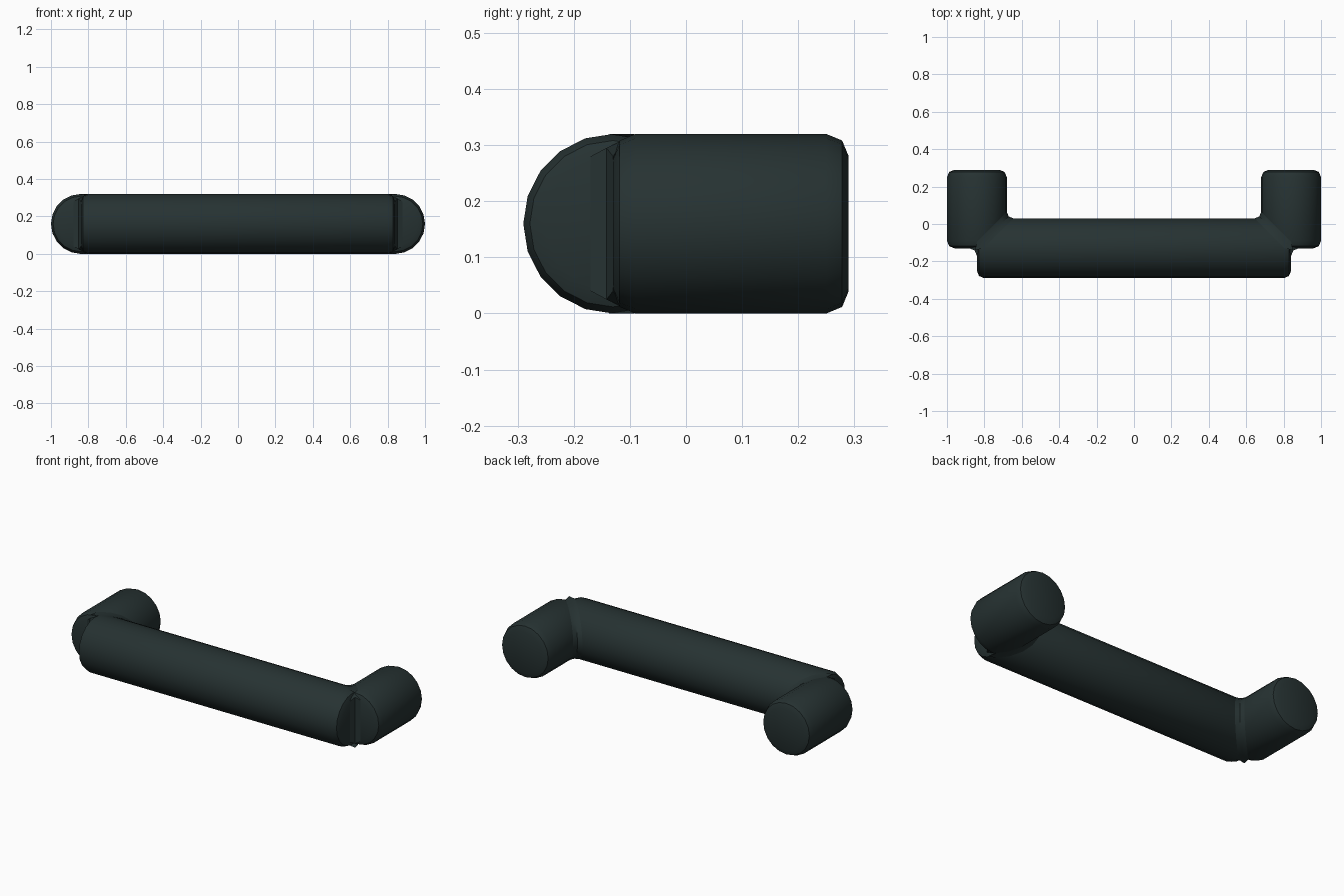
import bpy, bmesh, math
from mathutils import Vector

if "Cube" in bpy.data.objects:
    bpy.data.objects.remove(bpy.data.objects["Cube"])

R, ZC, YC, XC = 0.16, 0.16, -0.13, 0.84   # tube radius, axis height, bar axis y, post axis x
SIDES, B, F = 20, 0.04, 0.035             # sides, end rounding, joint fillet

mat = bpy.data.materials.new("dark_slate_green")
mat.diffuse_color = (0.0194, 0.0319, 0.0319, 1)
mat.use_nodes = True
mat.node_tree.nodes["Principled BSDF"].inputs["Base Color"].default_value = mat.diffuse_color


def finish(name, bm):
    bmesh.ops.recalc_face_normals(bm, faces=bm.faces)
    me = bpy.data.meshes.new(name)
    bm.to_mesh(me)
    bm.free()
    me.materials.append(mat)
    ob = bpy.data.objects.new(name, me)
    bpy.context.collection.objects.link(ob)
    bpy.ops.object.select_all(action='DESELECT')
    ob.select_set(True)
    bpy.context.view_layer.objects.active = ob
    bpy.ops.object.shade_smooth_by_angle(angle=math.radians(30))


def loft(name, rings):
    """Skin closed rings of equal length and cap both ends."""
    bm = bmesh.new()
    vs = [[bm.verts.new(p) for p in ring] for ring in rings]
    n = len(vs[0])
    for a, b in zip(vs, vs[1:]):
        for i in range(n):
            j = (i + 1) % n
            bm.faces.new((a[i], a[j], b[j], b[i]))
    bm.faces.new(vs[0])
    bm.faces.new(vs[-1])
    finish(name, bm)


def rod(name, start, end):
    """Horizontal cylinder with rounded ends."""
    start, end = Vector(start), Vector(end)
    axis = (end - start).normalized()
    side, up = axis.cross(Vector((0, 0, 1))), Vector((0, 0, 1))
    length = (end - start).length
    k = B * 0.293
    prof = [(0, R - B), (k, R - k), (B, R)]
    prof += [(length - t, r) for t, r in reversed(prof)]
    angles = [2 * math.pi * i / SIDES for i in range(SIDES)]
    loft(name, [[start + axis * t + r * (side * math.cos(a) + up * math.sin(a))
                 for a in angles] for t, r in prof])


# Grip bar
rod("grip_bar", (-XC, YC, ZC), (XC, YC, ZC))

for s, label in ((-1, "left"), (1, "right")):
    # Mounting post
    rod(label + "_post", (s * XC, YC, ZC), (s * XC, 0.29, ZC))

    # Curved fillet along the inner seam between bar and post
    rings = []
    for i in range(SIDES // 2 + 1):
        a = math.pi * (i / (SIDES // 2) - 0.5)
        d, z = R * math.cos(a), ZC + R * math.sin(a)
        x, y = XC - d, YC + d
        k = F * 0.293
        rings.append([(s * px, py, z) for px, py in (
            (x - F, y), (x - k, y + k), (x, y + F), (x + 0.01, y - 0.01))])
    loft(label + "_inner_fillet", rings)

    # Small fillet in the outer notch between the two end caps
    k = B * 0.293
    section = [(XC, YC - B, 0.12), (XC + k, YC - k, 0.135),
               (XC + B, YC, 0.12), (XC - 0.02, YC + 0.02, 0.15)]
    loft(label + "_outer_fillet",
         [[(s * x, y, ZC + t * h) for x, y, h in section] for t in (-1, 1)])
